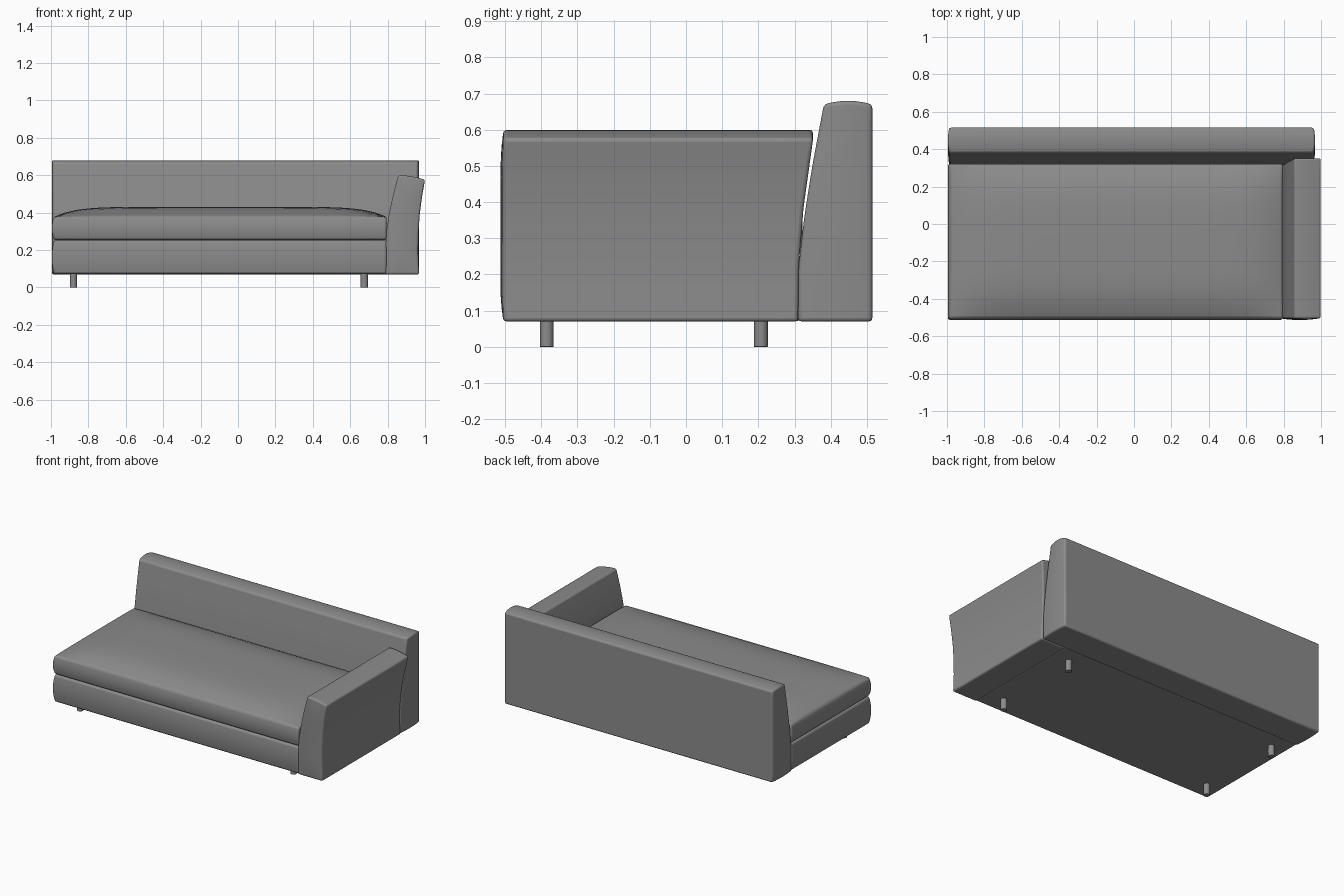
import bpy, bmesh, math

if "Cube" in bpy.data.objects:
    bpy.data.objects.remove(bpy.data.objects["Cube"], do_unlink=True)


def make_material(name, colour):
    mat = bpy.data.materials.new(name)
    mat.use_nodes = True
    mat.diffuse_color = colour
    mat.node_tree.nodes["Principled BSDF"].inputs["Base Color"].default_value = colour
    return mat


fabric = make_material("grey fabric", (0.26, 0.26, 0.26, 1))


def lerp(a, b, t):
    return a + (b - a) * t


def along(points, t):
    """Smoothly read a short list of (height, value) pairs."""
    for (z0, v0), (z1, v1) in zip(points, points[1:]):
        if t <= z1:
            return lerp(v0, v1, (t - z0) / (z1 - z0))
    return points[-1][1]


def dome(t, power=2):
    """One in the middle of the 0..1 range, zero at both ends."""
    return 1 - abs(2 * t - 1) ** power


def finish(obj, bevel):
    obj.data.materials.append(fabric)
    mod = obj.modifiers.new("soft edges", 'BEVEL')
    mod.width = bevel
    mod.segments = 3
    mod.limit_method = 'ANGLE'
    mod.angle_limit = math.radians(40)
    bpy.ops.object.select_all(action='DESELECT')
    obj.select_set(True)
    bpy.context.view_layer.objects.active = obj
    bpy.ops.object.shade_smooth_by_angle(angle=math.radians(40))


def soft_block(name, shape, cuts, bevel):
    """Unit cube cut into a grid, then reshaped by a function of u, v, w."""
    bm = bmesh.new()
    bmesh.ops.create_cube(bm, size=1)
    for axis, count in enumerate(cuts):
        edges = [e for e in bm.edges
                 if abs(e.verts[0].co[axis] - e.verts[1].co[axis]) > 1e-4]
        bmesh.ops.subdivide_edges(bm, edges=edges, cuts=count, use_grid_fill=True)
    for v in bm.verts:
        v.co = shape(*(c + 0.5 for c in v.co))
    bmesh.ops.recalc_face_normals(bm, faces=bm.faces)
    mesh = bpy.data.meshes.new(name)
    bm.to_mesh(mesh)
    bm.free()
    obj = bpy.data.objects.new(name, mesh)
    bpy.context.collection.objects.link(obj)
    finish(obj, bevel)


def pad(bottom, top, crown):
    """Upholstered slab with bulging front and side and a crowned top."""
    def shape(u, v, w):
        puff = 0.010 * dome(w)
        x = lerp(-0.985 - puff, 0.795, u)
        y = lerp(-0.503 - puff, 0.322, v)
        z = lerp(bottom, top + crown * dome(u, 8) * dome(v, 4), w)
        return x, y, z
    return shape


# Base and seat cushion
soft_block("seat_base", pad(0.072, 0.252, 0), (8, 6, 6), 0.012)
soft_block("seat_cushion", pad(0.254, 0.378, 0.053), (28, 16, 5), 0.012)

# Backrest: leaning front, upright rear
back_front = [(0.07, 0.31), (0.22, 0.311), (0.36, 0.327), (0.5, 0.349), (0.67, 0.381)]


def back_shape(u, v, w):
    z = lerp(0.07, 0.67, w)
    y = lerp(along(back_front, z), 0.515, v)
    puff = 0.007 * dome(v)
    x = lerp(-0.988 - puff, 0.961 + puff, u)
    return x, y, z + 0.010 * dome(v) * w ** 6


soft_block("backrest", back_shape, (10, 5, 12), 0.010)

# Armrest: flares outward towards the top
arm_inner = [(0.07, 0.787), (0.2, 0.787), (0.3, 0.793), (0.4, 0.808), (0.5, 0.83), (0.6, 0.857)]
arm_outer = [(0.07, 0.968), (0.2, 0.963), (0.3, 0.965), (0.4, 0.971), (0.5, 0.983), (0.6, 1.0)]
arm_rear = [(0.07, 0.31), (0.22, 0.311), (0.4, 0.325), (0.6, 0.352)]


def arm_shape(u, v, w):
    h = lerp(0.07, 0.6, w)
    x = lerp(along(arm_inner, h), along(arm_outer, h), u)
    y = lerp(-0.505 - 0.008 * dome(u) * dome(w, 6), along(arm_rear, h), v)
    return x, y, h - 0.024 * u * w + 0.006 * dome(u) * w ** 6


soft_block("armrest", arm_shape, (5, 8, 12), 0.010)

# Legs
for side, x in (("right", -0.88), ("left", 0.675)):
    for end, y in (("front", -0.385), ("back", 0.207)):
        bpy.ops.mesh.primitive_cylinder_add(vertices=24, radius=0.019, depth=0.08,
                                            location=(x, y, 0.04))
        leg = bpy.context.object
        leg.name = f"{end}_{side}_leg"
        finish(leg, 0.001)
